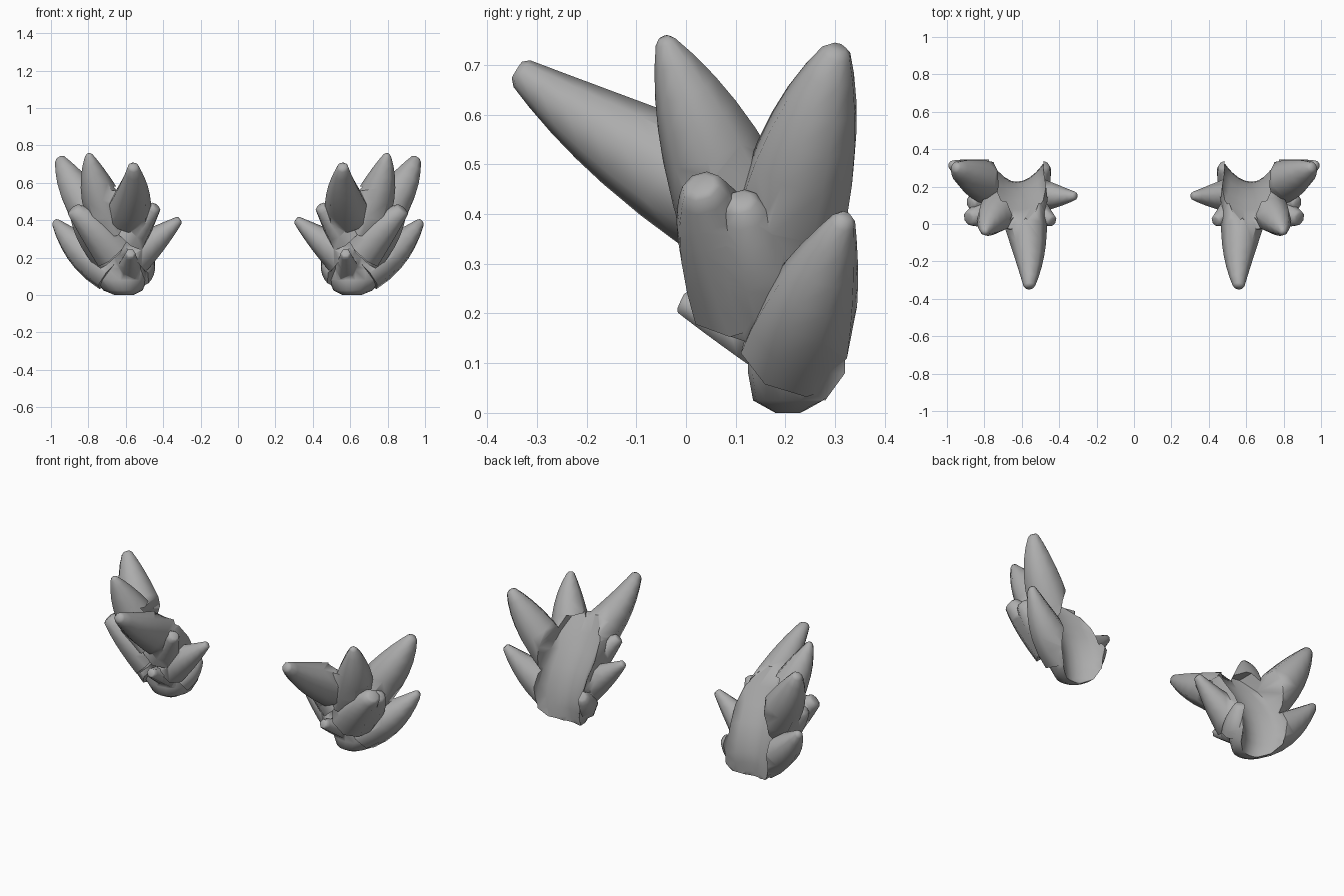
import bpy, bmesh, math
from mathutils import Vector

if "Cube" in bpy.data.objects:
    bpy.data.objects.remove(bpy.data.objects["Cube"])

grey = bpy.data.materials.new("stone_grey")
grey.diffuse_color = (0.42, 0.42, 0.42, 1)
grey.use_nodes = True
grey.node_tree.nodes["Principled BSDF"].inputs["Base Color"].default_value = grey.diffuse_color
parts = []          # (name, rings) of every solid piece of one cluster


def mesh_object(name, rings, sign):
    """Skin closed rings and cap both ends."""
    bm = bmesh.new()
    loops = [[bm.verts.new((p[0] * sign, p[1], p[2])) for p in r] for r in rings]
    n = len(rings[0])
    for a, b in zip(loops, loops[1:]):
        for i in range(n):
            j = (i + 1) % n
            bm.faces.new((a[i], a[j], b[j], b[i]))
    bm.faces.new(loops[0])
    bm.faces.new(loops[-1])
    bmesh.ops.recalc_face_normals(bm, faces=bm.faces)
    me = bpy.data.meshes.new(name)
    bm.to_mesh(me)
    bm.free()
    me.materials.append(grey)
    ob = bpy.data.objects.new(name, me)
    bpy.context.collection.objects.link(ob)
    return ob


def through(a, b, c, t):
    """Quadratic curve passing through a, b (half way) and c."""
    return a * (2 * (t - .5) * (t - 1)) + b * (4 * t * (1 - t)) + c * (2 * t * (t - .5))


def spike(name, base, mid, tip, radii, sides=8):
    """Blunt tapering shard along a gently curved spine."""
    base, mid, tip = Vector(base), Vector(mid), Vector(tip)
    axis = (tip - base).normalized()
    u = axis.cross(Vector((0, 0, 1))).normalized()
    v = axis.cross(u)
    rings = []
    for t in (0, .2, .4, .55, .7, .85, .97, 1):
        c = through(base, mid, tip, t)
        r = through(*radii, t) * (.7 if t == 1 else 1)
        rings.append([c + u * (r * math.cos(k * math.tau / sides))
                      + v * (r * math.sin(k * math.tau / sides))
                      for k in range(sides)])
    parts.append((name, rings))


# Body: rounded front, hollow saddle-shaped back, leaning forward at the top
# z, x min, x max, front y, rim y, hollow y
sections = [
    (0.00, .56, .66, .18, .23, .22),
    (0.025, .51, .72, .135, .28, .225),
    (0.08, .49, .765, .125, .32, .23),
    (0.14, .485, .775, .125, .32, .225),
    (0.21, .485, .775, .10, .30, .21),
    (0.30, .48, .77, .045, .26, .18),
    (0.39, .47, .765, -.01, .20, .13),
    (0.48, .485, .745, -.04, .13, .08),
    (0.56, .55, .71, -.03, .03, .02),
]
steps = [1 - k / 4 for k in range(9)]


def back_curve(x0, x1, rim, hollow):
    cx, w = (x0 + x1) / 2, (x1 - x0) / 2
    return [(cx + w * s, hollow + (rim - hollow) * s * s) for s in steps]


body, void = [], []
for z, x0, x1, front, rim, hollow in sections:
    cx, w = (x0 + x1) / 2, (x1 - x0) / 2
    curve = back_curve(x0, x1, rim, hollow)
    ring = []
    for k in range(11):
        a = math.pi * k / 10
        bulge = 1 + .35 * math.sin(a) * min(1, z / .1)
        ring.append((cx - w * math.cos(a) * bulge,
                     rim + (front - rim) * math.sin(a) ** .9, z))
    body.append(ring + [(x, y, z) for x, y in curve[1:-1]])
    # volume that is cleared behind the hollow
    zz = -.05 if z == 0 else .58 if z == .56 else z
    void.append([(x, y - .004, zz) for x, y in curve] + [(x0, .6, zz), (x1, .6, zz)])
parts.append(("body", body))

# Large upper shards
spike("front_spike", (.59, .06, .44), (.56, -.16, .565), (.56, -.34, .69), (.125, .083, .028))
spike("upper_spike", (.665, .12, .36), (.755, .03, .58), (.80, -.045, .755), (.125, .09, .016))
spike("outer_back_spike", (.69, .19, .31), (.855, .25, .545), (.957, .305, .735), (.12, .10, .025))

# Lower outer shards, the front one broad and built from two tips
spike("outer_low_spike", (.67, .22, .12), (.845, .262, .245), (.982, .32, .395), (.115, .088, .02))
spike("outer_front_spike", (.67, .12, .24), (.785, .06, .37), (.885, .03, .46), (.12, .085, .038))
spike("outer_front_web", (.67, .17, .22), (.785, .135, .335), (.875, .11, .43), (.12, .09, .03))

# Inner shards
spike("inner_spike", (.56, .16, .21), (.425, .15, .31), (.31, .15, .405), (.11, .066, .02))
spike("inner_upper_spike", (.58, .10, .32), (.50, .05, .41), (.435, .015, .475), (.11, .068, .028))
spike("inner_back_nub", (.56, .21, .12), (.505, .265, .165), (.475, .315, .225), (.10, .072, .03))

# Small blunt nub low on the front
spike("front_nub", (.585, .17, .14), (.58, .07, .185), (.575, -.01, .225), (.07, .045, .026), sides=6)

# Fuse the parts of each cluster into one skin and clear the hollow back
for side, sign in (("right", 1), ("left", -1)):
    cluster = mesh_object(f"shard_cluster_{side}", parts[0][1], sign)
    helpers = [(mesh_object(n, r, sign), 'UNION') for n, r in parts[1:]]
    helpers.append((mesh_object("hollow_cutter", void, sign), 'DIFFERENCE'))
    for ob, operation in helpers:
        mod = cluster.modifiers.new(ob.name, 'BOOLEAN')
        mod.operation = operation
        mod.solver = 'EXACT'
        mod.object = ob
    deps = bpy.context.evaluated_depsgraph_get()
    me = bpy.data.meshes.new_from_object(cluster.evaluated_get(deps))
    cluster.modifiers.clear()
    cluster.data = me
    for ob, operation in helpers:
        bpy.data.objects.remove(ob)
    bpy.ops.object.select_all(action='DESELECT')
    cluster.select_set(True)
    bpy.context.view_layer.objects.active = cluster
    bpy.ops.object.shade_smooth_by_angle(angle=math.radians(60))
